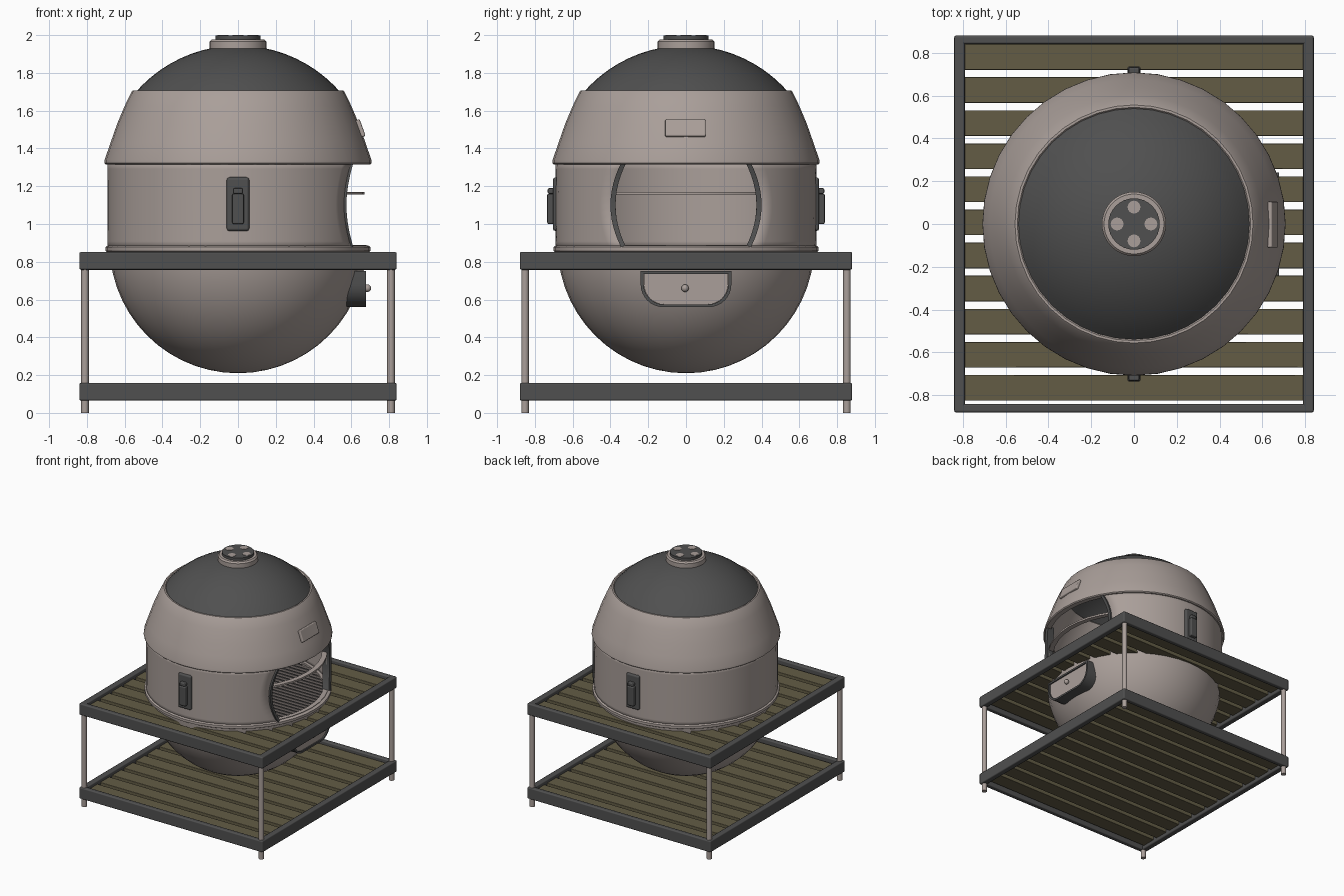
import bpy, bmesh, math
from mathutils import Matrix, Vector

if "Cube" in bpy.data.objects:
    bpy.data.objects.remove(bpy.data.objects["Cube"])


def material(name, rgb):
    m = bpy.data.materials.new(name)
    m.use_nodes = True
    m.diffuse_color = (*rgb, 1)
    bsdf = m.node_tree.nodes["Principled BSDF"]
    bsdf.inputs["Base Color"].default_value = (*rgb, 1)
    bsdf.inputs["Roughness"].default_value = 0.6
    return m


TAN = material("warm_grey_enamel", (0.40, 0.345, 0.32))
DARK = material("charcoal_metal", (0.08, 0.08, 0.08))
WOOD = material("olive_wood", (0.125, 0.107, 0.06))
SEG = 40


def finish(name, bm, mat, bevel=0, recalc=True):
    if recalc:
        bmesh.ops.recalc_face_normals(bm, faces=bm.faces)
    me = bpy.data.meshes.new(name)
    bm.to_mesh(me)
    bm.free()
    me.materials.append(mat)
    me.shade_smooth()
    me.set_sharp_from_angle(angle=math.radians(35))
    ob = bpy.data.objects.new(name, me)
    bpy.context.collection.objects.link(ob)
    if bevel:
        mod = ob.modifiers.new("bevel", 'BEVEL')
        mod.width, mod.segments, mod.limit_method = bevel, 2, 'ANGLE'
        mod.harden_normals = True
    return ob


def box(name, center, size, mat, bevel=0.0):
    bm = bmesh.new()
    bmesh.ops.create_cube(bm, size=1, matrix=Matrix.Translation(center) @ Matrix.Diagonal((*size, 1)))
    return finish(name, bm, mat, bevel)


def rod(name, center, radius, depth, mat, axis='Z', verts=16):
    bm = bmesh.new()
    turn = Matrix.Rotation(math.pi / 2, 4, 'Y') if axis == 'X' else Matrix.Identity(4)
    bmesh.ops.create_cone(bm, cap_ends=True, segments=verts, radius1=radius, radius2=radius,
                          depth=depth, matrix=Matrix.Translation(center) @ turn)
    return finish(name, bm, mat)


def revolve(name, profile, mat, closed=False):
    """Spin (radius, z) points about the vertical axis."""
    bm = bmesh.new()
    vs = [bm.verts.new((r, 0, z)) for r, z in profile]
    edges = [bm.edges.new(p) for p in zip(vs, vs[1:])]
    if closed:
        edges.append(bm.edges.new((vs[-1], vs[0])))
    bmesh.ops.spin(bm, geom=vs + edges, cent=(0, 0, 0), axis=(0, 0, 1),
                   angle=math.tau, steps=SEG, use_duplicate=False)
    bmesh.ops.remove_doubles(bm, verts=bm.verts, dist=1e-4)
    return finish(name, bm, mat)


def arc(radius, cz, a0, a1, n):
    """Points of a circle about (0, cz), angles in degrees."""
    return [(radius * math.cos(t), cz + radius * math.sin(t))
            for t in (math.radians(a0 + (a1 - a0) * i / n) for i in range(n + 1))]


def plate(name, outline, x0, x1, mat, bevel=0.0):
    """Extrude a (y, z) outline along x."""
    bm = bmesh.new()
    a, b = ([bm.verts.new((x, y, z)) for y, z in outline] for x in (x0, x1))
    bm.faces.new(a)
    bm.faces.new(b)
    for i in range(len(a)):
        j = (i + 1) % len(a)
        bm.faces.new((a[i], a[j], b[j], b[i]))
    return finish(name, bm, mat, bevel)


# Stand: two slatted decks on four legs
for label, z in (("lower", 0.112), ("upper", 0.805)):
    for s, side in ((-1, "a"), (1, "b")):
        box(f"{label}_side_rail_{side}", (s * 0.815, 0, z), (0.05, 1.76, 0.095), DARK, 0.01)
        box(f"{label}_end_rail_{side}", (0, s * 0.86, z), (1.66, 0.04, 0.095), DARK, 0.01)
    for i in range(11):
        box(f"{label}_slat_{i}", (0, 0.78 - 0.1545 * i, z), (1.6, 0.12, 0.04), WOOD, 0.004)
for sx in (-1, 1):
    for sy in (-1, 1):
        rod("leg", (sx * 0.81, sy * 0.852, 0.4), 0.02, 0.8, TAN)

# Fire bowl, its rim and the coal bed
revolve("fire_bowl", arc(0.68, 0.89, -90, 0, 14), TAN)
revolve("bowl_rim", [(0.64, 0.85), (0.69, 0.85), (0.702, 0.857), (0.702, 0.878),
                     (0.69, 0.886), (0.64, 0.886)], TAN, closed=True)
rod("coal_bed", (0, 0, 0.855), 0.66, 0.01, DARK, verts=SEG)

# Cooking grate
for i in range(-14, 15):
    y = i * 0.044
    length = 2 * math.sqrt(0.65 ** 2 - y * y)
    rod("grate_bar", (0, y, 0.875), 0.009, length, TAN, 'X', 8)

# Cylindrical wall with a bow-sided mouth facing +x
LOW, HIGH, WALL = 0.87, 1.33, 0.69


def mouth(z):
    return 0.40 - 0.055 * ((z - 1.1) / 0.22) ** 2


ROWS = [LOW + (HIGH - LOW) * i / 12 for i in range(13)]
bm = bmesh.new()
grid = []
for z in ROWS:
    start = math.asin((mouth(z) - 0.012) / WALL)
    span = math.tau - 2 * start
    grid.append([bm.verts.new((WALL * math.cos(start + span * k / SEG),
                               WALL * math.sin(start + span * k / SEG), z)) for k in range(SEG + 1)])
for lo, hi in zip(grid, grid[1:]):
    for k in range(SEG):
        bm.faces.new((lo[k], lo[k + 1], hi[k + 1], hi[k]))
wall = finish("body_wall", bm, TAN, recalc=False)
solid = wall.modifiers.new("thickness", 'SOLIDIFY')
solid.thickness, solid.offset = 0.025, -1

# Dark curved trims on both edges of the mouth
for s in (-1, 1):
    bm = bmesh.new()
    rings = []
    for z in ROWS:
        y = mouth(z)
        ring = []
        for dy, dr in ((0, 0.012), (0, -0.05), (-0.027, -0.05), (-0.027, 0.012)):
            x = math.sqrt(WALL ** 2 - y * y) + dr
            ring.append(bm.verts.new((x, s * (y + dy), z)))
        rings.append(ring)
    for a, b in zip(rings, rings[1:]):
        for k in range(4):
            j = (k + 1) % 4
            bm.faces.new((a[k], a[j], b[j], b[k]))
    bm.faces.new(rings[0])
    bm.faces.new(rings[-1])
    finish("mouth_trim", bm, DARK)

# Thin ledge ring inside the body
revolve("inner_ledge", [(0.63, 1.155), (0.67, 1.155), (0.67, 1.17), (0.63, 1.17)], TAN, closed=True)

# Lid skirt, dome and chimney vent
revolve("lid_skirt", [(0.66, 1.315), (0.70, 1.315), (0.708, 1.322), (0.706, 1.34), (0.675, 1.43),
                      (0.64, 1.53), (0.60, 1.625), (0.563, 1.70), (0.556, 1.707), (0.545, 1.707),
                      (0.53, 1.69), (0.61, 1.52), (0.65, 1.40)], TAN, closed=True)
revolve("lid_dome", arc(0.718, 1.227, 40, 90, 10), DARK)
revolve("vent_collar", [(0.10, 1.92), (0.15, 1.92), (0.15, 1.965), (0.14, 1.977), (0.10, 1.977)],
        TAN, closed=True)
rod("vent_cap", (0, 0, 1.965), 0.12, 0.066, DARK, verts=32)
for k in range(4):
    a = k * math.pi / 2
    rod("vent_disc", (0.079 * math.cos(a), 0.079 * math.sin(a), 1.996), 0.03, 0.008, TAN)

# Raised badge plate on the lid, leaning with the skirt
badge = box("lid_plate", (0, 0, 0), (0.025, 0.215, 0.095), TAN, 0.008)
badge.location = (0.648, -0.003, 1.507)
badge.rotation_euler = (0, -math.radians(20), 0)


# Ash drawer with rounded lower corners
def drawer_outline(half, top, bottom, radius):
    pts = [(half, top)]
    pts += [(half - radius + y, z) for y, z in arc(radius, bottom + radius, 0, -90, 8)]
    return pts + [(-y, z) for y, z in reversed(pts)]


plate("ash_drawer", drawer_outline(0.222, 0.735, 0.575, 0.105), 0.45, 0.667, TAN)
outer = drawer_outline(0.24, 0.75, 0.56, 0.12)
inner = drawer_outline(0.224, 0.735, 0.575, 0.105)
bm = bmesh.new()
loops = [[bm.verts.new((x, y, z)) for y, z in line]
         for x, line in ((0.45, outer), (0.677, outer), (0.677, inner), (0.45, inner))]
for a, b in zip(loops, loops[1:] + loops[:1]):
    for i in range(len(a)):
        j = (i + 1) % len(a)
        bm.faces.new((a[i], a[j], b[j], b[i]))
finish("drawer_surround", bm, DARK)
rod("drawer_knob_stem", (0.675, -0.005, 0.66), 0.008, 0.03, TAN, 'X', 10)
bm = bmesh.new()
bmesh.ops.create_uvsphere(bm, u_segments=16, v_segments=8, radius=0.02,
                          matrix=Matrix.Translation((0.685, -0.005, 0.66)))
finish("drawer_knob", bm, TAN)

# Side latches, front and back
for s, side in ((-1, "front"), (1, "back")):
    box(f"{side}_latch_plate", (0, s * 0.685, 1.105), (0.12, 0.04, 0.285), DARK, 0.015)
    box(f"{side}_latch_grip", (0, s * 0.71, 1.08), (0.062, 0.05, 0.16), DARK, 0.008)
    box(f"{side}_latch_head", (0, s * 0.712, 1.175), (0.05, 0.04, 0.03), DARK, 0.008)
